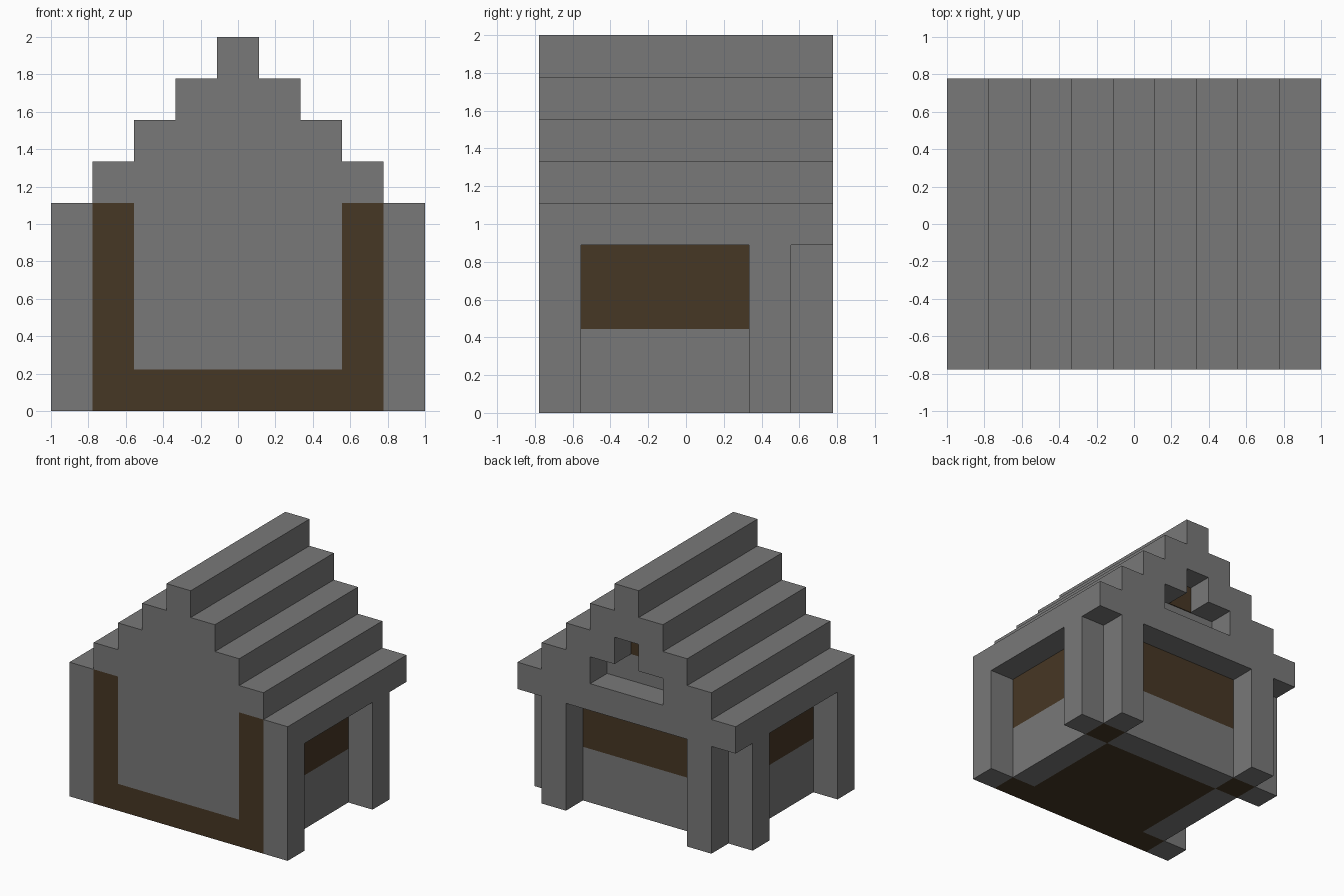
import bpy
import bmesh

cube = bpy.data.objects.get("Cube")
if cube:
    bpy.data.objects.remove(cube, do_unlink=True)

U = 2 / 9  # one block


def material(name, rgb):
    mat = bpy.data.materials.new(name)
    mat.use_nodes = True
    mat.diffuse_color = (*rgb, 1)
    bsdf = mat.node_tree.nodes["Principled BSDF"]
    bsdf.inputs["Base Color"].default_value = (*rgb, 1)
    bsdf.inputs["Roughness"].default_value = 0.9
    return mat


stone = material("grey stone", (0.19, 0.19, 0.19))
wood = material("dark brown wood", (0.062, 0.038, 0.018))


def prism(name, outline, y0, y1, mat):
    """Extrude an x-z half outline (in blocks) along y and mirror it over x."""
    bm = bmesh.new()
    front = [bm.verts.new((x * U, y0 * U, z * U)) for x, z in outline]
    back = [bm.verts.new((x * U, y1 * U, z * U)) for x, z in outline]
    bm.faces.new(front)
    bm.faces.new(back[::-1])
    for i in range(len(outline)):
        j = (i + 1) % len(outline)
        # leave the centre plane open so the halves join
        if outline[i][0] or outline[j][0]:
            bm.faces.new((front[j], front[i], back[i], back[j]))
    mesh = bpy.data.meshes.new(name)
    bm.to_mesh(mesh)
    bm.free()
    mesh.materials.append(mat)
    obj = bpy.data.objects.new(name, mesh)
    bpy.context.collection.objects.link(obj)
    mirror = obj.modifiers.new("Mirror", "MIRROR")
    mirror.use_clip = True
    return obj


def block(name, x0, x1, y0, y1, z0, z1, mat):
    return prism(name, [(x0, z0), (x1, z0), (x1, z1), (x0, z1)], y0, y1, mat)


def steps(first):
    """Stepped gable edge from the given level up to the ridge."""
    points = []
    for level in range(first, 9):
        half = 8.5 - level
        points += [(half, level), (half, level + 1)]
    return points + [(0, 9)]


# Stepped roof, front gable wall and rear gable with its window niche
prism("roof", [(0, 4)] + steps(4), -2.5, 2.5, stone)
prism("front_wall", [(0, 1), (2.5, 1), (2.5, 5)] + steps(5), -3.5, -2.5, stone)
niche = [(0, 7), (0.5, 7), (0.5, 6), (1.5, 6), (1.5, 5), (0, 5)]
prism("rear_gable", [(0, 4)] + steps(4) + niche, 2.5, 3.5, stone)
block("niche_panel", 0, 0.5, 2.5, 2.53, 6, 7, wood)

# Timber frame and floor
block("front_sill", 0, 2.5, -3.5, -2.5, 0, 1, wood)
block("front_posts", 2.5, 3.5, -3.5, -2.5, 0, 5, wood)
block("rear_corner_posts", 2.5, 3.5, 1.5, 2.5, 0, 4, wood)
block("floor", 0, 2.5, -2.5, 1.5, 0, 1, wood)

# Recessed walls: stone base with timber above
for part, z0, z1, mat in (("base", 0, 2, stone), ("panel", 2, 4, wood)):
    block("side_wall_" + part, 2.5, 3.5, -2.5, 1.5, z0, z1, mat)
    block("rear_wall_" + part, 0, 2.5, 1.5, 2.5, z0, z1, mat)

# Stone pillars under the eaves
block("front_pillars", 3.5, 4.5, -3.5, -2.5, 0, 5, stone)
block("side_pillars", 3.5, 4.5, 1.5, 2.5, 0, 4, stone)
block("rear_pillars", 2.5, 3.5, 2.5, 3.5, 0, 4, stone)
